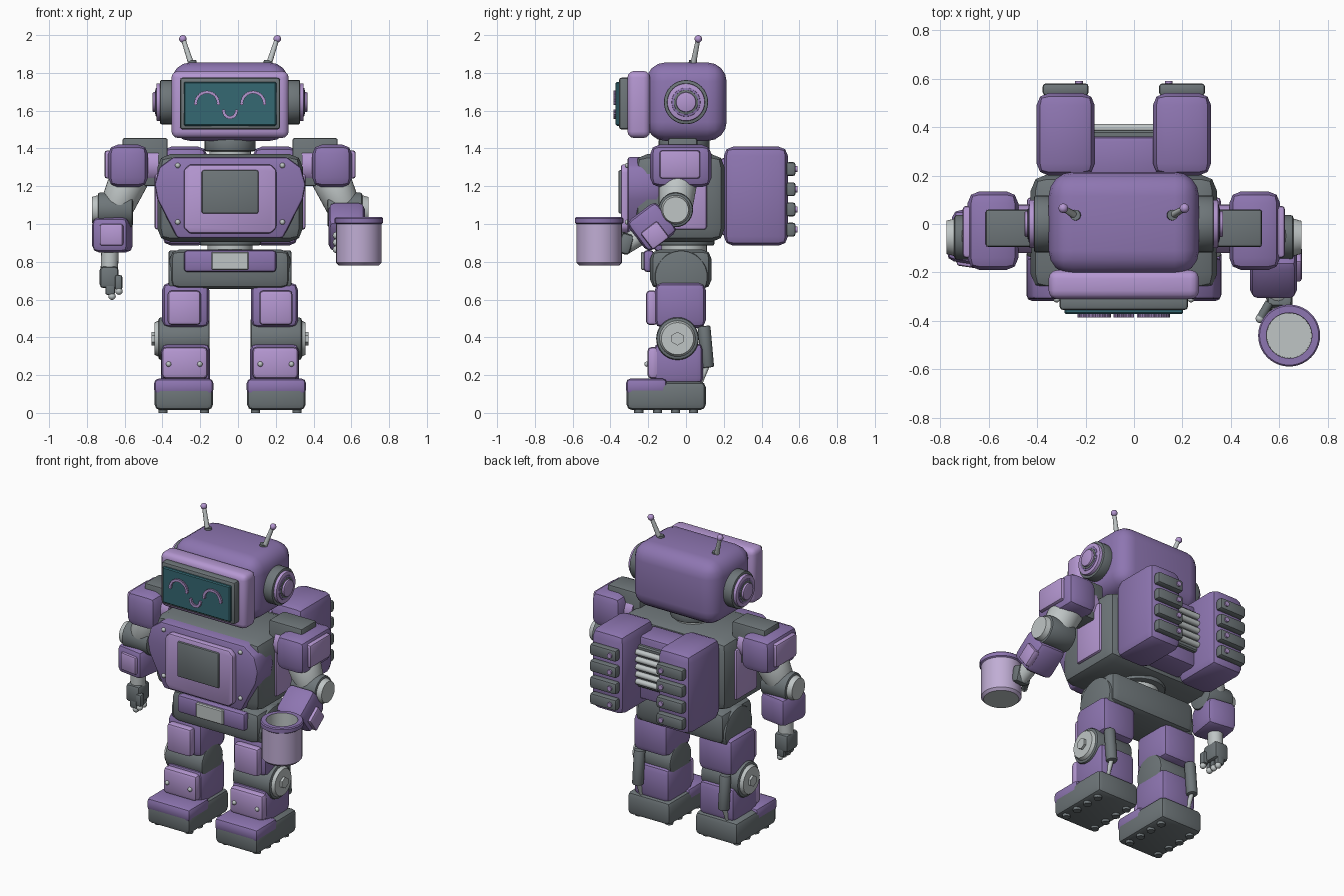
import bpy, bmesh, math
from mathutils import Vector, Matrix, Euler

cube = bpy.data.objects.get("Cube")
if cube:
    bpy.data.objects.remove(cube, do_unlink=True)

SHIFT = Vector((-0.042, 0, 0))  # body centre line


def material(name, rgb):
    m = bpy.data.materials.new(name)
    m.use_nodes = True
    m.diffuse_color = (*rgb, 1)
    for node in m.node_tree.nodes:
        if node.type == "BSDF_PRINCIPLED":
            node.inputs["Base Color"].default_value = (*rgb, 1)
            node.inputs["Roughness"].default_value = 0.6
    return m


PURPLE = material("purple", (0.27, 0.18, 0.44))
LILAC = material("light purple", (0.46, 0.31, 0.64))
GREY = material("dark grey", (0.155, 0.18, 0.19))
SILVER = material("light grey", (0.52, 0.56, 0.56))
TEAL = material("screen teal", (0.035, 0.14, 0.17))
PALE = material("cup lilac", (0.53, 0.42, 0.66))


def finish(name, bm, mats, bevel=0, segments=2, angle=35):
    if bevel:
        edges = [e for e in bm.edges if len(e.link_faces) == 2 and e.calc_face_angle() > 0.6]
        bmesh.ops.bevel(bm, geom=edges, offset=bevel, segments=segments, profile=0.5,
                        affect="EDGES", clamp_overlap=True)
    bmesh.ops.recalc_face_normals(bm, faces=bm.faces)
    bmesh.ops.translate(bm, verts=bm.verts, vec=SHIFT)
    mesh = bpy.data.meshes.new(name)
    bm.to_mesh(mesh)
    bm.free()
    for m in mats if isinstance(mats, list) else [mats]:
        mesh.materials.append(m)
    mesh.polygons.foreach_set("use_smooth", [True] * len(mesh.polygons))
    mesh.set_sharp_from_angle(angle=math.radians(angle))
    obj = bpy.data.objects.new(name, mesh)
    bpy.context.scene.collection.objects.link(obj)
    return obj


def box(name, x, y, z, mat, bevel=0.02, segments=2, rot=(0, 0, 0)):
    """Box given as (low, high) ranges, turned about its own centre."""
    lo, hi = Vector((x[0], y[0], z[0])), Vector((x[1], y[1], z[1]))
    size = hi - lo
    bm = bmesh.new()
    bmesh.ops.create_cube(bm, size=1, matrix=Matrix.Translation((lo + hi) / 2)
                          @ Euler(rot).to_matrix().to_4x4()
                          @ Matrix.Diagonal((abs(size.x), abs(size.y), abs(size.z), 1)))
    return finish(name, bm, mat, bevel, segments)


def cyl(name, a, b, r, mat, r2=None, sides=32, bevel=0):
    a, b = Vector(a), Vector(b)
    axis = b - a
    bm = bmesh.new()
    bmesh.ops.create_cone(bm, cap_ends=True, segments=sides, radius1=r,
                          radius2=r if r2 is None else r2, depth=axis.length,
                          matrix=Matrix.Translation((a + b) / 2)
                          @ axis.to_track_quat("Z", "Y").to_matrix().to_4x4())
    return finish(name, bm, mat, bevel)


def ball(name, p, r, mat):
    bm = bmesh.new()
    bmesh.ops.create_uvsphere(bm, u_segments=12, v_segments=8, radius=r,
                              matrix=Matrix.Translation(p))
    return finish(name, bm, mat)


def prism(name, half, y0, y1, mat, bevel):
    """Mirror a half outline (x, z) and extrude it along y."""
    pts = half + [(-x, z) for x, z in reversed(half)]
    bm = bmesh.new()
    face = bm.faces.new([bm.verts.new((x, y0, z)) for x, z in pts])
    ext = bmesh.ops.extrude_face_region(bm, geom=[face])
    bmesh.ops.translate(bm, vec=(0, y1 - y0, 0),
                        verts=[v for v in ext["geom"] if isinstance(v, bmesh.types.BMVert)])
    return finish(name, bm, mat, bevel)


# Head and face
box("head", (-0.31, 0.31), (-0.21, 0.215), (1.44, 1.855), PURPLE, 0.1, 4)
box("face_frame", (-0.31, 0.31), (-0.31, -0.19), (1.455, 1.81), LILAC, 0.035, 3)
box("screen_bezel", (-0.265, 0.265), (-0.355, -0.29), (1.5, 1.775), GREY, 0.015)
box("screen", (-0.245, 0.245), (-0.372, -0.34), (1.52, 1.752), TEAL, 0.006, 1)


def beads(name, cx, cz, r, start, end, count):
    for i in range(count):
        t = math.radians(start + (end - start) * i / (count - 1))
        x, z = cx + r * math.cos(t), cz + r * math.sin(t)
        cyl(name, (x, -0.385, z), (x, -0.37, z), 0.009, LILAC, sides=10)


for s in (-1, 1):
    beads("eye_arc", s * 0.122, 1.638, 0.06, 0, 180, 15)
beads("mouth_arc", 0, 1.598, 0.034, 180, 360, 10)

# Ears and antennae
for s in (-1, 1):
    for name, x, r, mat in (("ear_base", 0.37, 0.117, GREY), ("ear_ring", 0.39, 0.1, LILAC),
                            ("ear_dish", 0.394, 0.077, PURPLE), ("ear_groove", 0.397, 0.066, GREY),
                            ("ear_button", 0.41, 0.053, LILAC)):
        cyl(name, (s * 0.28, 0, 1.645), (s * x, 0, 1.645), r, mat, bevel=0.006)
    cyl("antenna_socket", (s * 0.195, 0.035, 1.83), (s * 0.201, 0.037, 1.865), 0.022, GREY, sides=16)
    cyl("antenna_rod", (s * 0.2, 0.035, 1.83), (s * 0.247, 0.063, 1.975), 0.016, SILVER, 0.012, 16)
    ball("antenna_tip", (s * 0.25, 0.065, 1.98), 0.02, LILAC)

# Neck, torso and waist
cyl("neck", (0, -0.01, 1.34), (0, -0.01, 1.4), 0.11, SILVER)
cyl("neck_collar", (0, -0.01, 1.385), (0, -0.01, 1.45), 0.135, GREY, bevel=0.01)
box("torso", (-0.385, 0.385), (-0.275, 0.205), (0.905, 1.37), GREY, 0.07)
prism("chest_plate", [(0.3, 1.355), (0.375, 1.3), (0.4, 1.21), (0.385, 1.13), (0.28, 0.925)],
      -0.31, -0.14, PURPLE, 0.015)
prism("chest_panel", [(0.215, 1.315), (0.245, 1.285), (0.245, 0.98), (0.215, 0.95)],
      -0.345, -0.3, LILAC, 0.012)
box("chest_badge_plate", (-0.15, 0.15), (-0.358, -0.33), (1.055, 1.285), GREY, 0.01)
for s in (-1, 1):
    box("torso_side_plate", (s * 0.36, s * 0.4), (-0.11, 0.11), (0.97, 1.3), LILAC, 0.015)
    for z in (1.31, 1.01):
        ball("chest_bolt", (s * 0.277, -0.31, z), 0.014, SILVER)
cyl("waist", (0, -0.01, 0.84), (0, -0.01, 0.92), 0.12, SILVER)
cyl("waist_ring", (0, -0.01, 0.885), (0, -0.01, 0.945), 0.16, GREY, bevel=0.01)

# Pelvis and belt
box("pelvis", (-0.32, 0.32), (-0.19, 0.135), (0.655, 0.865), GREY, 0.05)
box("belt_plate", (-0.245, 0.245), (-0.225, -0.17), (0.745, 0.862), PURPLE, 0.02)
box("belt_buckle", (-0.098, 0.098), (-0.238, -0.2), (0.757, 0.853), SILVER, 0.006, 1)

# Backpack
box("backpack_bridge", (-0.15, 0.15), (0.18, 0.36), (0.94, 1.35), PURPLE, 0.02)
box("backpack_grille", (-0.13, 0.13), (0.35, 0.385), (1.03, 1.3), GREY, 0.008, 1)
for i in range(5):
    z = 1.07 + 0.048 * i
    cyl("grille_bar", (-0.13, 0.395, z), (0.13, 0.395, z), 0.018, SILVER, sides=16)
for s in (-1, 1):
    box("backpack_tank", (s * 0.12, s * 0.36), (0.2, 0.54), (0.885, 1.41), PURPLE, 0.05)
    for i in range(4):
        z = 0.97 + 0.107 * i
        box("tank_vent", (s * 0.145, s * 0.335), (0.53, 0.58), (z - 0.037, z + 0.037), GREY, 0.014)
        cyl("vent_light", (s * 0.185, 0.57, z), (s * 0.185, 0.59, z), 0.016, LILAC, sides=12)

# Legs
for s in (-1, 1):
    def span(a, b):
        return s * a, s * b

    cyl("hip_joint", (s * 0.15, -0.025, 0.72), (s * 0.325, -0.025, 0.72), 0.14, GREY, bevel=0.01)
    box("thigh", span(0.11, 0.36), (-0.165, 0.105), (0.45, 0.69), PURPLE, 0.04)
    box("thigh_plate", span(0.155, 0.33), (-0.212, -0.15), (0.465, 0.648), LILAC, 0.02)
    cyl("knee", (s * 0.108, -0.045, 0.393), (s * 0.38, -0.045, 0.393), 0.113, GREY, bevel=0.015)
    cyl("knee_cap", (s * 0.37, -0.045, 0.393), (s * 0.4, -0.045, 0.393), 0.1, SILVER, 0.085)
    cyl("knee_bolt", (s * 0.39, -0.045, 0.393), (s * 0.415, -0.045, 0.393), 0.036, SILVER, sides=6)
    box("shin", span(0.105, 0.365), (-0.17, 0.09), (0.15, 0.37), PURPLE, 0.035)
    box("shin_plate", span(0.118, 0.362), (-0.205, -0.14), (0.18, 0.35), LILAC, 0.025)
    for x in (0.16, 0.325):
        ball("shin_bolt", (s * x, -0.207, 0.258), 0.014, SILVER)
    cyl("calf_piston", (s * 0.31, 0.095, 0.46), (s * 0.31, 0.115, 0.24), 0.034, GREY,
        sides=20, bevel=0.008)
    cyl("piston_rod", (s * 0.31, 0.112, 0.25), (s * 0.31, 0.07, 0.15), 0.014, SILVER, sides=14)
    # Foot with toe cap and sole studs
    box("foot", span(0.09, 0.4), (-0.315, 0.105), (0.015, 0.165), GREY, 0.03)
    box("toe_cap", span(0.088, 0.402), (-0.318, -0.1), (0.098, 0.182), PURPLE, 0.025)
    for y in (-0.25, -0.15, -0.055, 0.04):
        for x in (0.135, 0.355):
            cyl("sole_stud", (s * x, y, 0), (s * x, y, 0.03), 0.024, GREY, sides=14)

# Shoulders, upper arms and elbows
for s in (-1, 1):
    box("shoulder_joint", (s * 0.33, s * 0.57), (-0.095, 0.06), (1.2, 1.455), GREY, 0.012)
    box("shoulder_pad", (s * 0.435, s * 0.645), (-0.19, 0.135), (1.195, 1.42), PURPLE, 0.05)
    cyl("shoulder_disc", (s * 0.38, -0.02, 1.31), (s * 0.44, -0.02, 1.31), 0.1, LILAC)
    box("shoulder_plate", (s * 0.6, s * 0.665), (-0.14, 0.075), (1.24, 1.39), LILAC, 0.015)
    cyl("upper_arm", (s * 0.53, -0.04, 1.25), (s * 0.6, -0.055, 1.09), 0.105, SILVER, 0.09, bevel=0.01)
    cyl("elbow", (s * 0.515, -0.055, 1.075), (s * 0.7, -0.055, 1.075), 0.092, GREY, bevel=0.012)
    cyl("elbow_cap", (s * 0.69, -0.055, 1.075), (s * 0.732, -0.055, 1.075), 0.08, SILVER, 0.068)

# Hanging forearm and hand
TURN = (0, 0, -0.15)
box("right_forearm", (-0.72, -0.525), (-0.165, 0.05), (0.85, 1.035), PURPLE, 0.035, rot=TURN)
box("right_forearm_plate", (-0.69, -0.565), (-0.18, -0.15), (0.885, 1.0), LILAC, 0.012, rot=TURN)
cyl("right_wrist", (-0.635, -0.06, 0.87), (-0.64, -0.06, 0.74), 0.046, SILVER, sides=20)
box("right_palm", (-0.69, -0.59), (-0.12, 0.0), (0.66, 0.775), GREY, 0.02)
for i in range(3):
    y = -0.1 + 0.04 * i
    box("right_finger", (-0.66, -0.61), (y - 0.017, y + 0.017), (0.625, 0.7), GREY, 0.01)
    ball("right_fingertip", (-0.625, y, 0.618), 0.02, SILVER)
box("right_thumb", (-0.61, -0.57), (-0.13, -0.085), (0.65, 0.73), GREY, 0.012)
ball("right_thumb_tip", (-0.588, -0.115, 0.645), 0.02, SILVER)

# Raised forearm and hand, reaching forward
BEND = (-0.92, 0, 0)
box("left_forearm", (0.52, 0.715), (-0.28, -0.08), (0.885, 1.085), PURPLE, 0.035, rot=BEND)
box("left_forearm_plate", (0.69, 0.735), (-0.22, -0.11), (0.885, 0.995), LILAC, 0.012, rot=BEND)
cyl("left_wrist", (0.63, -0.24, 0.94), (0.64, -0.33, 0.885), 0.05, SILVER, sides=20)
box("left_palm", (0.59, 0.695), (-0.355, -0.285), (0.84, 0.95), GREY, 0.02, rot=(-0.3, 0, 0))
for i in range(3):
    z = 0.865 + 0.037 * i
    cyl("left_finger", (0.6, -0.325, z), (0.565, -0.385, z), 0.018, GREY, sides=14)
    ball("left_fingertip", (0.562, -0.39, z), 0.019, SILVER)

# Cup, turned from one closed profile
profile = [(0, 0.78), (0.105, 0.78), (0.12, 0.795), (0.12, 1.0), (0.128, 1.006), (0.128, 1.03),
           (0.122, 1.036), (0.094, 1.036), (0.092, 0.83), (0, 0.83)]
bm = bmesh.new()
verts = [bm.verts.new((r, 0, z)) for r, z in profile]
edges = [bm.edges.new(pair) for pair in zip(verts, verts[1:])]
bmesh.ops.spin(bm, geom=verts + edges, cent=(0, 0, 0), axis=(0, 0, 1), angle=math.tau, steps=40)
bmesh.ops.remove_doubles(bm, verts=bm.verts, dist=0.0005)
for f in bm.faces:
    c = f.calc_center_median()
    radius = c.xy.length
    if c.z > 0.999:
        f.material_index = 1
    elif radius < 0.1:
        f.material_index = 2
bmesh.ops.translate(bm, verts=bm.verts, vec=(0.682, -0.46, 0))
finish("cup", bm, [PALE, PURPLE, SILVER])
